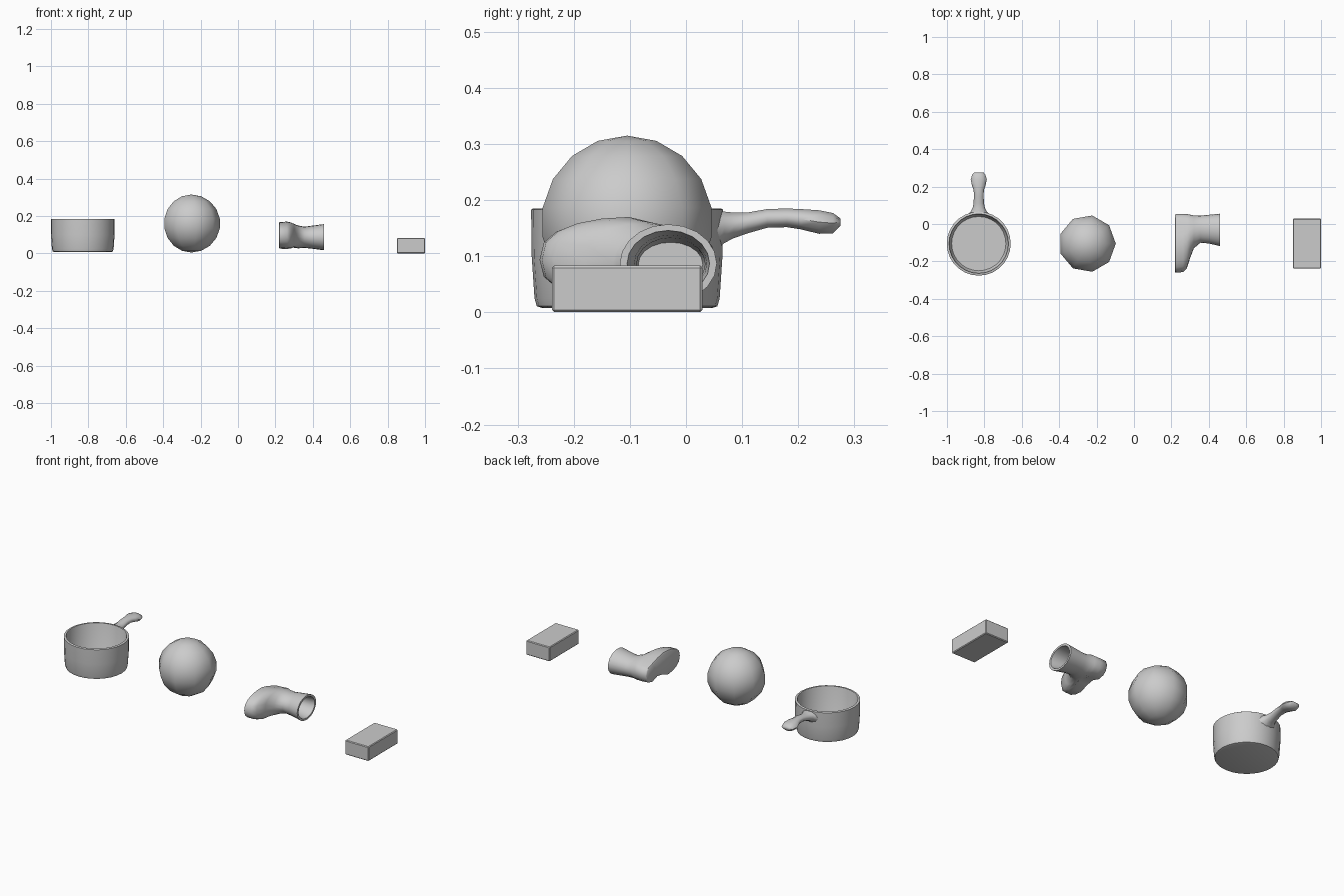
import bpy, bmesh
from math import sin, cos, pi, radians, exp


def finish(name, bm, angle=40):
    bmesh.ops.remove_doubles(bm, verts=bm.verts, dist=1e-5)
    bmesh.ops.recalc_face_normals(bm, faces=bm.faces)
    me = bpy.data.meshes.new(name)
    bm.to_mesh(me)
    bm.free()
    ob = bpy.data.objects.new(name, me)
    bpy.context.collection.objects.link(ob)
    bpy.ops.object.select_all(action='DESELECT')
    ob.select_set(True)
    bpy.context.view_layer.objects.active = ob
    bpy.ops.object.shade_smooth_by_angle(angle=radians(angle))
    return ob


def loft(name, rings, angle=40):
    """Skin a list of point rings and cap both ends."""
    bm = bmesh.new()
    vr = [[bm.verts.new(p) for p in r] for r in rings]
    n = len(rings[0])
    for a, b in zip(vr, vr[1:]):
        for i in range(n):
            j = (i + 1) % n
            bm.faces.new((a[i], a[j], b[j], b[i]))
    bm.faces.new(vr[0])
    bm.faces.new(vr[-1])
    return finish(name, bm, angle)


def lathe(name, profile, centre, n, angle=40):
    """Rings of (radius, z) around a vertical axis."""
    cx, cy = centre
    return loft(name, [[(cx + r * cos(2 * pi * i / n), cy + r * sin(2 * pi * i / n), z)
                        for i in range(n)] for r, z in profile], angle)


# saucepan bowl: outside, rim, inside
lathe("pan_bowl", [(0.152, 0.008), (0.161, 0.011), (0.165, 0.025), (0.170, 0.10),
                   (0.171, 0.183), (0.168, 0.185), (0.159, 0.185), (0.157, 0.18),
                   (0.154, 0.04), (0.145, 0.025)], (-0.83, -0.105), 28)

# saucepan handle: (y, half width, z low, z high)
handle = [(0.054, 0.055, 0.108, 0.181), (0.068, 0.042, 0.122, 0.181),
          (0.085, 0.033, 0.131, 0.179), (0.11, 0.028, 0.140, 0.179),
          (0.145, 0.026, 0.150, 0.185), (0.18, 0.027, 0.151, 0.186),
          (0.205, 0.036, 0.147, 0.185), (0.237, 0.043, 0.139, 0.183),
          (0.262, 0.036, 0.140, 0.178), (0.275, 0.026, 0.154, 0.168)]
loft("pan_handle", [[(-0.83 + w * cos(2 * pi * i / 10), y,
                      (lo + hi) / 2 + (hi - lo) / 2 * sin(2 * pi * i / 10))
                     for i in range(10)] for y, w, lo, hi in handle], 60)

# ball: nine segments, nine rings
R = 0.155
lathe("ball", [(max(R * sin(pi * k / 9), 1e-7), 0.16 - R * cos(pi * k / 9)) for k in range(10)],
      (-0.25, -0.105), 9, 80)


# boot lying on its side, leg along x, toe towards -y
def boot_ring(x, y0, y1, z0, z1, foot, n=20):
    pts = []
    for i in range(n):
        c, s = cos(2 * pi * i / n), sin(2 * pi * i / n)
        y = (y0 + y1) / 2 + (y1 - y0) / 2 * c
        side = s if not foot else (abs(s) ** 0.75) * (1 if s > 0 else -1)
        z = (z0 + z1) / 2 + (z1 - z0) / 2 * side
        # instep hollow on one side, narrower heel on the other
        if foot and s < 0:
            z += foot * 0.035 * exp(-((y + 0.075) / 0.05) ** 2)
        if foot and s > 0 and y > -0.1:
            z -= foot * 0.02 * s * min(1, (y + 0.1) / 0.1)
        pts.append((x, y, z))
    return pts


boot = [(0.218, -0.252, 0.047, 0.026, 0.161, 1), (0.222, -0.261, 0.052, 0.020, 0.168, 1),
        (0.262, -0.257, 0.054, 0.017, 0.170, 1), (0.283, -0.236, 0.053, 0.019, 0.167, 0.7),
        (0.300, -0.182, 0.050, 0.023, 0.160, 0.3), (0.320, -0.130, 0.046, 0.027, 0.150, 0),
        (0.355, -0.100, 0.045, 0.030, 0.143, 0), (0.400, -0.104, 0.049, 0.025, 0.149, 0),
        (0.460, -0.118, 0.055, 0.017, 0.157, 0), (0.460, -0.105, 0.042, 0.028, 0.146, 0),
        (0.400, -0.092, 0.037, 0.036, 0.138, 0), (0.340, -0.088, 0.034, 0.040, 0.133, 0),
        (0.290, -0.090, 0.034, 0.042, 0.130, 0), (0.240, -0.085, 0.030, 0.047, 0.125, 0)]
loft("boot", [boot_ring(*b) for b in boot], 50)

# brick with softened edges
bm = bmesh.new()
bmesh.ops.create_cube(bm, size=1)
for v in bm.verts:
    v.co = (0.925 + v.co.x * 0.15, -0.105 + v.co.y * 0.268, 0.042 + v.co.z * 0.083)
bmesh.ops.bevel(bm, geom=bm.edges[:], offset=0.004, segments=1, affect='EDGES')
finish("brick", bm, 30)
